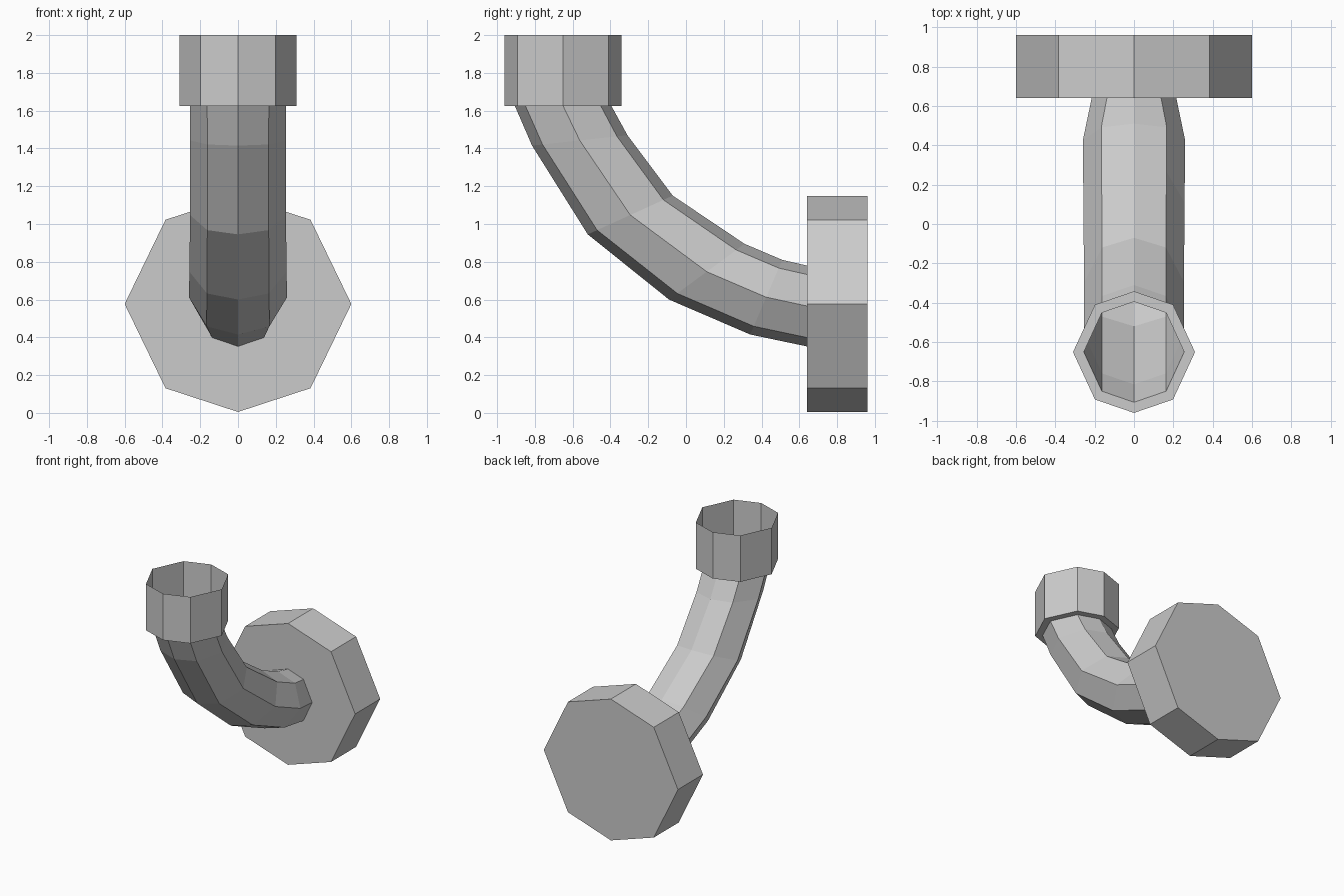
import bpy, bmesh
from mathutils import Vector

if "Cube" in bpy.data.objects:
    bpy.data.objects.remove(bpy.data.objects["Cube"])

# Slightly squashed eight-sided section: (sideways, along the outer-to-inner axis)
OCT = [(0, -1), (.64, -.78), (1, 0), (.64, .78), (0, 1), (-.64, .78), (-1, 0), (-.64, -.78)]


def loft(name, sections, cap=False):
    """Join octagons, each given by outer (y, z), inner (y, z) and half width."""
    bm = bmesh.new()
    rings = []
    for outer, inner, rx in sections:
        a, b = Vector((0, *outer)), Vector((0, *inner))
        mid, half = (a + b) / 2, (b - a) / 2
        rings.append([bm.verts.new(mid + half * v + Vector((rx * u, 0, 0))) for u, v in OCT])
    for r, s in zip(rings, rings[1:]):
        for i in range(8):
            j = (i + 1) % 8
            bm.faces.new((r[i], r[j], s[j], s[i]))
    if cap:
        bm.faces.new(rings[0][::-1])
        bm.faces.new(rings[-1])
    else:
        bm.normal_update()
    bmesh.ops.recalc_face_normals(bm, faces=bm.faces)
    mesh = bpy.data.meshes.new(name)
    bm.to_mesh(mesh)
    bm.free()
    obj = bpy.data.objects.new(name, mesh)
    bpy.context.collection.objects.link(obj)
    return obj


# Round mounting plate at the back
loft("wall_plate", [((.64, .005), (.64, 1.148), .6), ((.96, .005), (.96, 1.148), .6)], cap=True)

# Hollow curved pipe from the socket down to the plate
loft("curved_pipe", [
    ((-.906, 1.625), (-.395, 1.625), .255),
    ((-.815, 1.415), (-.31, 1.47), .253),
    ((-.52, .945), (-.07, 1.15), .254),
    ((-.09, .60), (.31, .895), .257),
    ((.34, .415), (.51, .81), .26),
    ((.64, .352), (.64, .78), .215),
])

# Open socket with a flat ledge where it meets the pipe
loft("socket", [
    ((-.906, 1.625), (-.395, 1.625), .255),
    ((-.96, 1.625), (-.342, 1.625), .31),
    ((-.96, 2), (-.342, 2), .31),
])
